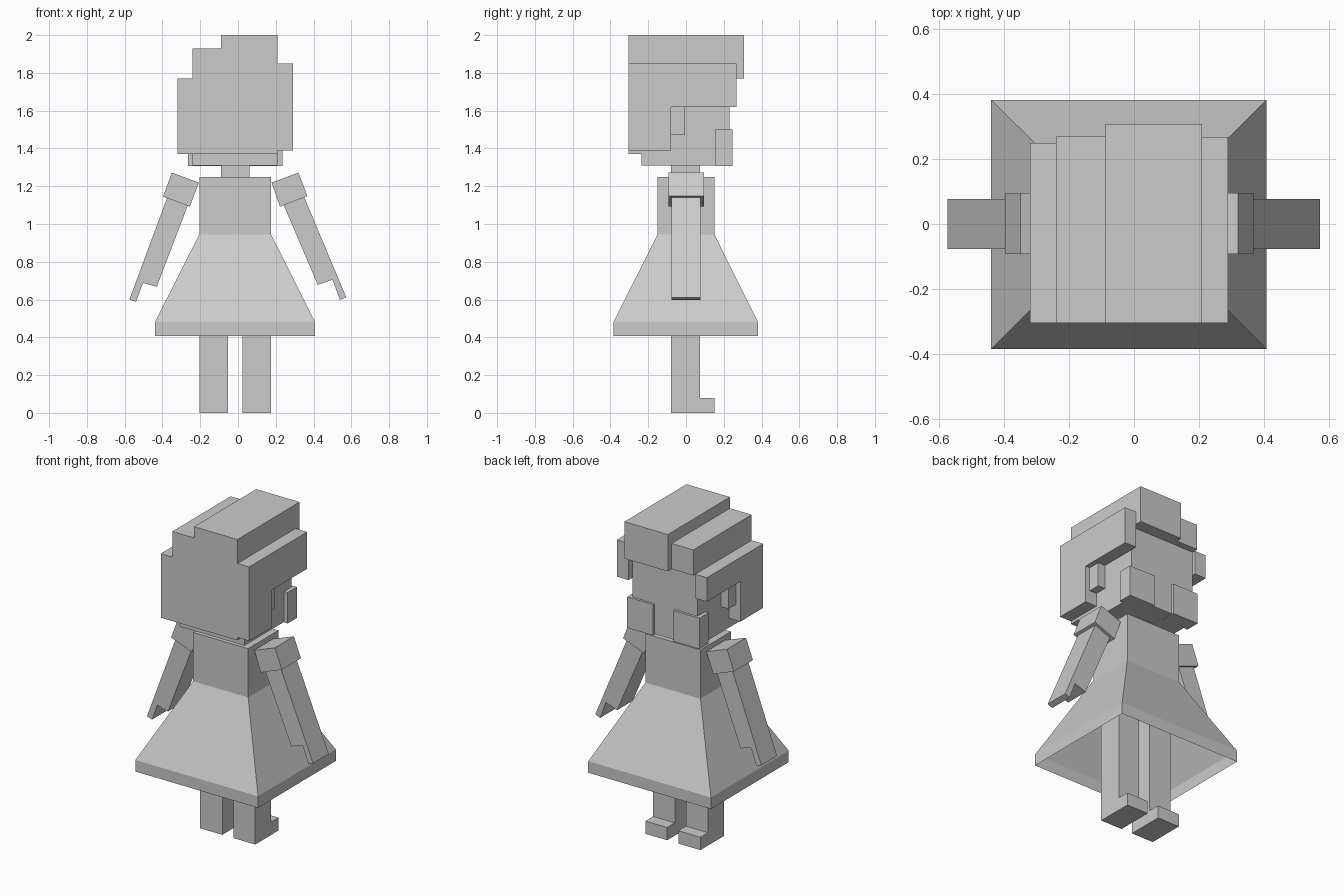
import bpy

grey = bpy.data.materials.new("light_grey")
grey.diffuse_color = (0.6, 0.6, 0.6, 1)


def make(name, verts, faces):
    me = bpy.data.meshes.new(name)
    me.from_pydata(verts, [], faces)
    me.materials.append(grey)
    ob = bpy.data.objects.new(name, me)
    bpy.context.collection.objects.link(ob)
    return ob


def prism(name, pts, lo, hi, axis):
    """Extrude a 2D outline along x (outline in y, z) or y (outline in x, z)."""
    area = sum(a[0] * b[1] - b[0] * a[1] for a, b in zip(pts, pts[1:] + pts[:1]))
    if (area > 0) != (axis == "x"):
        pts = pts[::-1]
    n = len(pts)
    verts = [(d, p, q) if axis == "x" else (p, d, q) for d in (lo, hi) for p, q in pts]
    faces = [tuple(range(n))[::-1], tuple(range(n, 2 * n))]
    faces += [(i, (i + 1) % n, (i + 1) % n + n, i + n) for i in range(n)]
    return make(name, verts, faces)


def box(name, x0, x1, y0, y1, z0, z1):
    return prism(name, [(x0, z0), (x1, z0), (x1, z1), (x0, z1)], y0, y1, "y")


# Legs with feet pointing to +y
leg = [(-0.08, 0), (0.15, 0), (0.15, 0.08), (0.075, 0.08), (0.075, 0.9), (-0.08, 0.9)]
prism("left_leg", leg, -0.205, -0.052, "x")
prism("right_leg", leg, 0.025, 0.175, "x")

# Skirt: hollow flared shell, open below
rings = [(-0.205, 0.175, -0.15, 0.15, 0.945),
         (-0.44, 0.408, -0.385, 0.382, 0.48),
         (-0.44, 0.408, -0.385, 0.382, 0.408)]
verts = []
for x0, x1, y0, y1, z in rings:
    verts += [(x0, y0, z), (x1, y0, z), (x1, y1, z), (x0, y1, z)]
faces = [(r + 4 + i, r + 4 + (i + 1) % 4, r + (i + 1) % 4, r + i)
         for r in (0, 4) for i in range(4)]
make("skirt", verts, faces)

# Torso and neck
box("torso", -0.205, 0.175, -0.15, 0.15, 0.945, 1.25)
box("neck", -0.09, 0.06, -0.08, 0.075, 1.25, 1.31)

# Arms with notched hands, and sleeves
prism("left_arm", [(-0.36, 1.18), (-0.575, 0.60), (-0.54, 0.588), (-0.503, 0.689),
                   (-0.43, 0.668), (-0.25, 1.14)], -0.077, 0.077, "y")
prism("right_arm", [(0.335, 1.18), (0.573, 0.612), (0.54, 0.598), (0.50, 0.705),
                    (0.422, 0.678), (0.225, 1.14)], -0.077, 0.077, "y")
prism("left_sleeve", [(-0.35, 1.272), (-0.397, 1.145), (-0.255, 1.092),
                      (-0.207, 1.219)], -0.093, 0.095, "y")
prism("right_sleeve", [(0.32, 1.272), (0.368, 1.148), (0.222, 1.092),
                       (0.178, 1.219)], -0.093, 0.095, "y")

# Head with ears
box("head", -0.24, 0.21, -0.235, 0.23, 1.31, 1.77)
box("left_ear", -0.29, -0.24, -0.08, -0.005, 1.47, 1.62)
box("right_ear", 0.21, 0.26, -0.08, -0.005, 1.47, 1.62)

# Stepped hair: crown, fringe, back and side locks
box("hair_crown", -0.09, 0.21, -0.305, 0.308, 1.77, 2.0)
box("hair_fringe", -0.24, -0.09, -0.305, 0.27, 1.77, 1.93)
box("hair_back", -0.24, 0.21, -0.305, -0.235, 1.37, 1.77)


def side_hair(name, x0, x1, front, bottom, top):
    prism(name, [(-0.305, bottom), (-0.08, bottom), (-0.08, 1.62), (front, 1.62),
                 (front, top), (-0.305, top)], x0, x1, "x")


side_hair("left_side_hair", -0.32, -0.24, 0.25, 1.37, 1.77)
side_hair("right_side_hair", 0.21, 0.29, 0.268, 1.388, 1.85)

# Jaw blocks on the face
box("left_jaw_block", -0.265, -0.085, 0.155, 0.245, 1.307, 1.5)
box("right_jaw_block", 0.055, 0.235, 0.155, 0.245, 1.307, 1.5)
